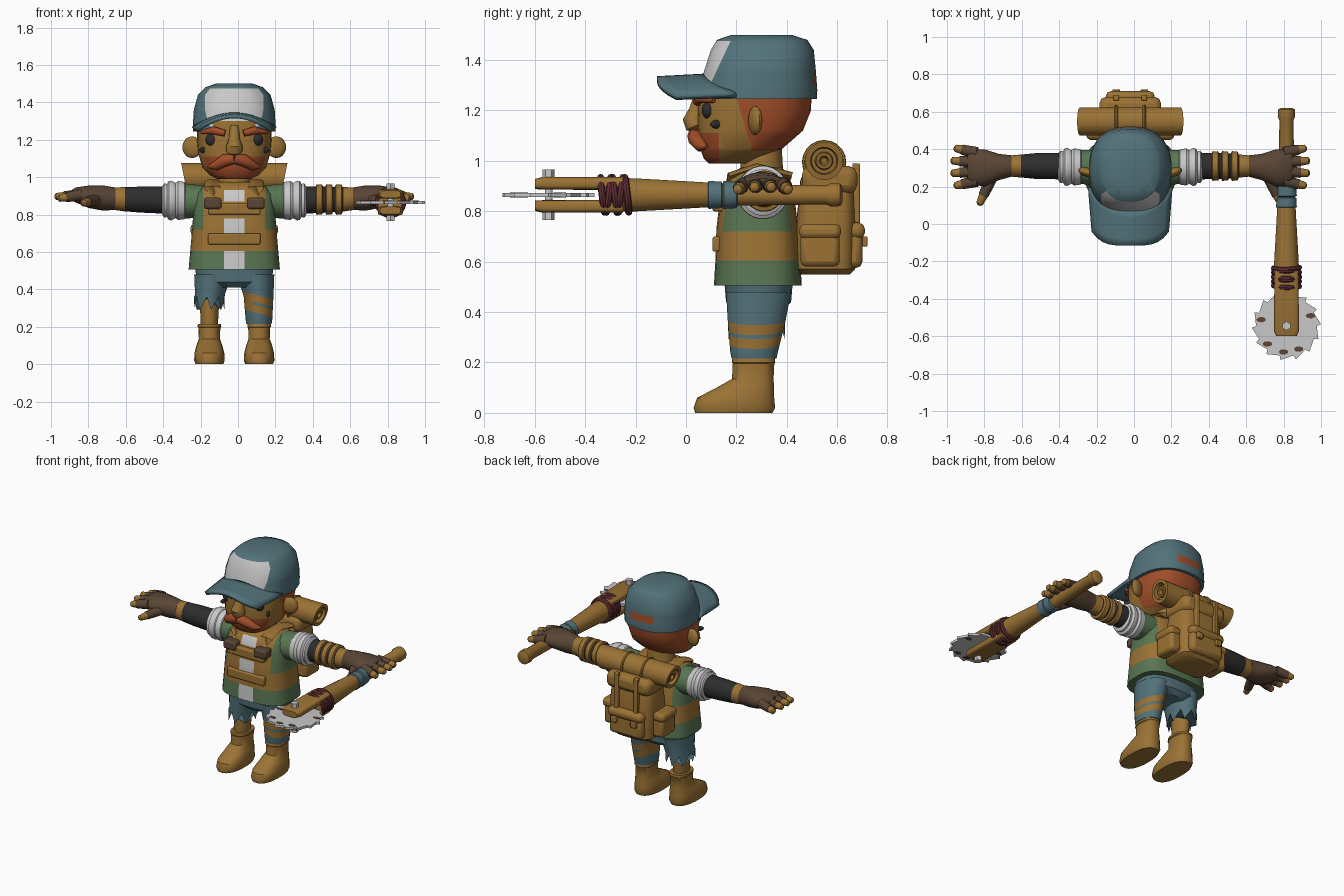
import bpy, bmesh, math
from mathutils import Vector

cube = bpy.data.objects.get("Cube")
if cube:
    bpy.data.objects.remove(cube, do_unlink=True)

COLORS = {
    "ochre": (0.33, 0.17, 0.035), "slate_blue": (0.085, 0.17, 0.195),
    "white": (0.58, 0.58, 0.58), "green": (0.10, 0.18, 0.085),
    "ginger": (0.36, 0.075, 0.022), "glove_brown": (0.10, 0.06, 0.035),
    "charcoal": (0.027, 0.027, 0.028), "wrap_red": (0.12, 0.028, 0.034),
}
MATS = {}
for key, rgb in COLORS.items():
    m = bpy.data.materials.new(key)
    m.use_nodes = True
    m.diffuse_color = (*rgb, 1)
    m.node_tree.nodes["Principled BSDF"].inputs["Base Color"].default_value = (*rgb, 1)
    MATS[key] = m
SHIFT = -0.02  # body sits slightly off centre because of the weapon
PARTS = []


def finish(name, bm, mat, bevel=0):
    bmesh.ops.recalc_face_normals(bm, faces=bm.faces)
    mesh = bpy.data.meshes.new(name)
    bm.to_mesh(mesh)
    bm.free()
    ob = bpy.data.objects.new(name, mesh)
    bpy.context.collection.objects.link(ob)
    ob.location.x = SHIFT
    mesh.materials.append(MATS[mat])
    if bevel:
        mod = ob.modifiers.new("bevel", "BEVEL")
        mod.width, mod.segments = bevel, 2
    PARTS.append(ob)
    return ob


def skin_rings(bm, rings):
    rows = [[bm.verts.new(p) for p in ring] for ring in rings]
    n = len(rows[0])
    for a, b in zip(rows, rows[1:]):
        for i in range(n):
            bm.faces.new((a[i], a[(i + 1) % n], b[(i + 1) % n], b[i]))
    bm.faces.new(rows[0])
    bm.faces.new(rows[-1])


def loft(name, mat, axis, sections, n=24, power=2.0, ragged=0):
    """Sections are (position, centre a, centre b, radius a, radius b)."""
    rings = []
    for k, (t, a, b, ra, rb) in enumerate(sections):
        ring = []
        for i in range(n):
            c, s = (f(2 * math.pi * (i + 0.5) / n) for f in (math.cos, math.sin))
            u = a + ra * math.copysign(abs(c) ** (2 / power), c)
            v = b + rb * math.copysign(abs(s) ** (2 / power), s)
            w = t + (ragged * (i % 3) / 2 if k == 0 else 0)
            ring.append({"x": (w, u, v), "y": (u, w, v), "z": (u, v, w)}[axis])
        rings.append(ring)
    bm = bmesh.new()
    skin_rings(bm, rings)
    return finish(name, bm, mat)


def sweep(name, mat, pts, n=10, squash=1.0):
    """Tube through (x, y, z, radius) points, squashed vertically if wanted."""
    rings = []
    for k, p in enumerate(pts):
        q0, q1 = pts[max(k - 1, 0)], pts[min(k + 1, len(pts) - 1)]
        d = (Vector(q1[:3]) - Vector(q0[:3])).normalized()
        side = d.cross(Vector((0, 0, 1)) if abs(d.z) < 0.9 else Vector((0, 1, 0))).normalized()
        up = side.cross(d) * squash
        rings.append([Vector(p[:3]) + p[3] * (side * math.cos(t) + up * math.sin(t))
                      for t in (2 * math.pi * i / n for i in range(n))])
    bm = bmesh.new()
    skin_rings(bm, rings)
    return finish(name, bm, mat)


def box(name, mat, lo, hi, bevel=0.01):
    bm = bmesh.new()
    bmesh.ops.create_cube(bm, size=1)
    for v in bm.verts:
        v.co = [l + (h - l) * (c + 0.5) for l, h, c in zip(lo, hi, v.co)]
    return finish(name, bm, mat, bevel)


def ball(name, mat, co, r, turn=0):
    bm = bmesh.new()
    bmesh.ops.create_uvsphere(bm, u_segments=16, v_segments=10, radius=1)
    bmesh.ops.scale(bm, vec=r, verts=bm.verts)
    ob = finish(name, bm, mat)
    ob.location = (co[0] + SHIFT, co[1], co[2])
    ob.rotation_euler.z = turn
    return ob


def ring(name, mat, co, major, minor, rot):
    bpy.ops.mesh.primitive_torus_add(location=(co[0] + SHIFT, co[1], co[2]), rotation=rot,
                                     major_radius=major, minor_radius=minor,
                                     major_segments=20, minor_segments=8)
    ob = bpy.context.object
    ob.name = name
    ob.data.materials.append(MATS[mat])
    PARTS.append(ob)


def paint(ob, cuts, rule):
    """Cut the mesh along planes, then colour each face by its centre."""
    bm = bmesh.new()
    bm.from_mesh(ob.data)
    for co, no in cuts:
        bmesh.ops.bisect_plane(bm, geom=bm.verts[:] + bm.edges[:] + bm.faces[:],
                               plane_co=co, plane_no=no)
    slots = [ob.data.materials[0].name]
    for f in bm.faces:
        key = rule(f.calc_center_median())
        if key:
            if key not in slots:
                slots.append(key)
                ob.data.materials.append(MATS[key])
            f.material_index = slots.index(key)
    bm.to_mesh(ob.data)
    bm.free()


def level(*heights):
    return [((0, 0, h), (0, 0, 1)) for h in heights]


def across(*xs):
    return [((s * x, 0, 0), (1, 0, 0)) for x in xs for s in (1, -1)]


# Head, hair and beard
head = loft("head", "ochre", "z", [
    (0.99, 0, 0.17, 0.09, 0.08), (1.01, 0, 0.18, 0.13, 0.11), (1.05, 0, 0.22, 0.17, 0.165),
    (1.12, 0, 0.255, 0.192, 0.21), (1.2, 0, 0.272, 0.2, 0.225), (1.3, 0, 0.275, 0.2, 0.225)], 32, 2.5)
paint(head, level(1.04, 1.11) + [((0, 0.13, 0), (0, 1, 0)), ((0, 0.2, 1.25), (0, 1, 0.3))],
      lambda c: "ginger" if (c.y < 0.13 and c.z < 1.11)
      or (c.z > 1.04 and c.y > 0.2 + (1.25 - c.z) * 0.3) else None)
loft("neck", "ochre", "z", [(0.9, 0, 0.3, 0.1, 0.09), (1.06, 0, 0.3, 0.08, 0.08)])
sweep("nose", "ochre", [(0, 0.06, 1.27, 0.025), (0, 0.04, 1.2, 0.03), (0, 0.03, 1.165, 0.045),
                        (0, 0.04, 1.14, 0.045), (0, 0.05, 1.12, 0.02)])
for s in (1, -1):
    ball("ear", "ochre", (s * 0.225, 0.275, 1.16), (0.055, 0.025, 0.058), s * 0.3)
    ball("eye", "charcoal", (s * 0.12, 0.088, 1.2), (0.034, 0.025, 0.034))
    sweep("eyebrow", "ginger", [(s * 0.05, 0.045, 1.235, 0.018), (s * 0.11, 0.055, 1.25, 0.022),
                                (s * 0.175, 0.11, 1.24, 0.01)])
    sweep("moustache", "ginger", [(0, 0.035, 1.1, 0.03), (s * 0.05, 0.04, 1.09, 0.034),
                                  (s * 0.1, 0.06, 1.06, 0.026), (s * 0.14, 0.08, 1.055, 0.006)])
    ball("cheek_mark", "charcoal", (s * 0.163, 0.125, 1.145), (0.012, 0.036, 0.017), s * 0.6)

# Cap with a light front panel and a rear opening
cap = loft("cap_crown", "slate_blue", "z", [
    (1.245, 0, 0.285, 0.222, 0.235), (1.28, 0, 0.287, 0.222, 0.235), (1.36, 0, 0.294, 0.217, 0.222),
    (1.44, 0, 0.303, 0.195, 0.205), (1.48, 0, 0.302, 0.155, 0.18), (1.5, 0, 0.3, 0.1, 0.12)], 32, 2.4)
paint(cap, level(1.3, 1.35, 1.475) + across(0.09) + [((0, 0.165, 1.45), (0, 1, -0.47))],
      lambda c: "white" if c.y < 0.165 + 0.47 * (c.z - 1.45) and c.z < 1.475
      else "ginger" if c.y > 0.45 and abs(c.x) < 0.09 and 1.3 < c.z < 1.35 else None)
bm = bmesh.new()
bmesh.ops.create_grid(bm, x_segments=14, y_segments=5, size=1)
for v in bm.verts:
    u, w = v.co.x, (v.co.y + 1) / 2
    front, back = -0.115 + 0.075 * u ** 4, 0.07 + 0.13 * u * u
    v.co = (u * (0.2 + 0.02 * w), front + (back - front) * w, 1.325 - 0.075 * u * u + 0.01 * w)
brim = finish("cap_brim", bm, "slate_blue")
solid = brim.modifiers.new("thickness", "SOLIDIFY")
solid.thickness, solid.offset = 0.022, 0

# Torso: vest, belt and harness
torso = loft("vest", "green", "z", [
    (0.505, 0, 0.285, 0.245, 0.175), (0.62, 0, 0.285, 0.235, 0.168), (0.73, 0, 0.283, 0.225, 0.163),
    (0.84, 0, 0.283, 0.218, 0.15), (0.91, 0, 0.285, 0.205, 0.135), (0.95, 0, 0.29, 0.17, 0.11),
    (0.975, 0, 0.3, 0.11, 0.08)], 32, 3)


def vest_rule(c):
    if c.y < 0.25 and abs(c.x) < 0.055:
        if c.z < 0.605 or 0.7 < c.z < 0.78 or 0.87 < c.z < 0.93:
            return "white"
        return "ochre"
    if 0.605 < c.z < 0.72 or (c.z > 0.72 and abs(c.x) < 0.165):
        return "ochre"


paint(torso, level(0.605, 0.7, 0.72, 0.78, 0.87, 0.93) + across(0.055, 0.165), vest_rule)
for z in (0.67, 0.83):
    box("chest_strap", "ochre", (-0.14, 0.105, z - 0.03), (0.14, 0.15, z + 0.03), 0.008)
for s in (1, -1):
    x = s * 0.115
    box("chest_pouch", "glove_brown", (x - 0.047, 0.095, 0.83), (x + 0.047, 0.17, 0.89), 0.012)
    sweep("shoulder_strap", "ochre", [(x, 0.14, 0.86, 0.045), (x, 0.175, 0.94, 0.045),
                                      (x, 0.28, 0.975, 0.045), (x, 0.42, 0.94, 0.045)], 8, 0.35)

# Shorts, legs and boots
loft("shorts_seat", "slate_blue", "z", [(0.41, 0, 0.288, 0.1, 0.1), (0.44, 0, 0.288, 0.2, 0.13),
                                        (0.56, 0, 0.288, 0.218, 0.14)], 24, 2.6)
short_leg = loft("long_short_leg", "slate_blue", "z", [
    (0.215, 0.132, 0.27, 0.068, 0.09), (0.24, 0.132, 0.27, 0.072, 0.095),
    (0.36, 0.13, 0.28, 0.08, 0.115), (0.48, 0.115, 0.288, 0.1, 0.13)])
tilt = (0.25, 0, 1)
paint(short_leg, [((0.2, 0, z), tilt) for z in (0.255, 0.295, 0.31, 0.35)],
      lambda c: "ochre" if 0.255 < c.z + (c.x - 0.2) * 0.25 < 0.35
      and not (0.295 < c.z + (c.x - 0.2) * 0.25 < 0.31 and c.x > 0.1) else None)
loft("ragged_short_leg", "slate_blue", "z", [
    (0.29, -0.135, 0.28, 0.082, 0.112), (0.37, -0.13, 0.28, 0.08, 0.115),
    (0.48, -0.115, 0.288, 0.1, 0.13)], 24, 2, 0.07)
for s in (1, -1):
    x = s * 0.133
    loft("leg", "ochre", "z", [(0.18, x, 0.265, 0.045, 0.06), (0.4, x, 0.275, 0.055, 0.075)])
    loft("boot", "ochre", "z", [
        (0, x, 0.19, 0.075, 0.155), (0.02, x, 0.192, 0.082, 0.163), (0.06, x, 0.197, 0.08, 0.154),
        (0.1, x, 0.235, 0.07, 0.115), (0.135, x, 0.265, 0.057, 0.083), (0.195, x, 0.268, 0.059, 0.083),
        (0.2, x, 0.268, 0.064, 0.087), (0.215, x, 0.268, 0.062, 0.085)], 24, 2.4)

# Arms and hands
for s in (1, -1):
    loft("vest_sleeve", "green", "x", [(s * 0.16, 0.3, 0.87, 0.1, 0.085), (s * 0.27, 0.305, 0.872, 0.09, 0.095)])
    loft("shirt_cuff", "white", "x", [
        (s * t, 0.305, 0.875, r, r + 0.005) for t, r in
        ((0.25, 0.07), (0.265, 0.095), (0.3, 0.1), (0.315, 0.09), (0.335, 0.102), (0.35, 0.1),
         (0.36, 0.084), (0.375, 0.088), (0.385, 0.07))])
    loft("arm", "charcoal", "x", [(s * 0.35, 0.31, 0.877, 0.072, 0.074), (s * 0.5, 0.31, 0.88, 0.07, 0.07),
                                  (s * 0.6, 0.31, 0.882, 0.06, 0.064)])
    loft("wrist", "ochre", "x", [(s * 0.585, 0.31, 0.882, 0.062, 0.066), (s * 0.66, 0.31, 0.885, 0.055, 0.058)])
    loft("glove_palm", "glove_brown", "x", [
        (s * 0.635, 0.31, 0.885, 0.058, 0.06), (s * 0.7, 0.305, 0.888, 0.07, 0.068),
        (s * 0.78, 0.3, 0.895, 0.1, 0.06), (s * 0.85, 0.305, 0.905, 0.095, 0.04),
        (s * 0.87, 0.305, 0.905, 0.07, 0.025)])
    # Thumb and four fanned fingers: glove base, bare tip
    digits = [((0.74, 0.25, 0.88), (0.81, 0.1, 0.86))] + [
        ((0.82, 0.305 + k * 0.05, 0.905), (0.97 - abs(k) * 0.018, 0.305 + k * 0.068, 0.9 - 0.01 * abs(k)))
        for k in (-1.5, -0.5, 0.5, 1.5)]
    for a, b in digits:
        a, b = (Vector((s * p[0], p[1], p[2])) for p in (a, b))
        mid, near = a.lerp(b, 0.65), a.lerp(b, 0.94)
        sweep("glove_finger", "glove_brown", [(*a, 0.032), (*mid, 0.027)])
        sweep("fingertip", "ochre", [(*a, 0.024), (*mid, 0.024), (*near, 0.019), (*b, 0.008)])
for i in range(3):
    t = 0.455 + i * 0.052
    loft("arm_wrap", "ochre", "x", [(t - 0.02, 0.31, 0.88, 0.07, 0.07), (t - 0.015, 0.31, 0.88, 0.08, 0.082),
                                    (t + 0.015, 0.31, 0.88, 0.078, 0.08), (t + 0.02, 0.31, 0.88, 0.068, 0.068)])

# Backpack with pockets, flaps, straps and bedroll
loft("backpack", "ochre", "z", [(0.55, 0, 0.55, 0.13, 0.1), (0.57, 0, 0.55, 0.155, 0.12),
                                (0.75, 0, 0.555, 0.165, 0.118), (0.92, 0, 0.56, 0.15, 0.107),
                                (0.98, 0, 0.56, 0.12, 0.085)], 32, 4)
box("back_pocket", "ochre", (-0.125, 0.63, 0.575), (0.125, 0.7, 0.72), 0.025)
box("back_pocket_flap", "ochre", (-0.13, 0.63, 0.69), (0.13, 0.71, 0.755), 0.025)
box("backpack_lid", "ochre", (-0.165, 0.46, 0.87), (0.165, 0.68, 0.98), 0.035)
for s in (1, -1):
    xs = sorted((s * 0.14, s * 0.225))
    box("side_pocket", "ochre", (xs[0], 0.455, 0.58), (xs[1], 0.61, 0.72), 0.022)
    xs = sorted((s * 0.14, s * 0.235))
    box("side_pocket_flap", "ochre", (xs[0], 0.45, 0.69), (xs[1], 0.615, 0.75), 0.022)
    x = s * 0.075
    box("pack_strap", "ochre", (x - 0.015, 0.66, 0.72), (x + 0.015, 0.69, 0.99), 0.005)
    box("pocket_buckle", "ochre", (x - 0.02, 0.69, 0.66), (x + 0.02, 0.72, 0.7), 0.005)
    ring("bedroll_strap", "ochre", (x, 0.548, 0.995), 0.078, 0.01, (0, math.pi / 2, 0))
profile = ((0.25, 0.012), (0.275, 0.02), (0.275, 0.032), (0.25, 0.036), (0.25, 0.05), (0.285, 0.054), (0.285, 0.076))
roll = loft("bedroll", "ochre", "x", [(-t, 0.548, 1.0, r, r) for t, r in profile]
            + [(t, 0.548, 1.0, r, r) for t, r in reversed(profile)])
for v in roll.data.vertices:
    v.co.x *= 1 + 0.7 * (v.co.z - 1.08)

# Forked club
CX, CZ = 0.835, 0.865
loft("club_shaft", "ochre", "y", [(y, CX, CZ, r, r) for y, r in (
    (0.62, 0.03), (0.612, 0.045), (0.575, 0.047), (0.555, 0.038), (0.2, 0.043), (-0.2, 0.066), (-0.34, 0.07))])
for s in (1, -1):
    loft("club_prong", "ochre", "y", [(-0.25, CX, CZ + s * 0.045, 0.064, 0.026), (-0.57, CX, CZ + s * 0.046, 0.068, 0.025),
                                      (-0.6, CX, CZ + s * 0.043, 0.055, 0.02)], 20, 4)
for i in range(5):
    ring("red_wrap", "wrap_red", (CX, -0.235 - i * 0.024, CZ), 0.07, 0.014,
         (math.pi / 2 + 0.12 * (-1) ** i, 0.1 * (i - 2), 0))
for y in (0.115, 0.175):
    loft("blue_wrap", "slate_blue", "y", [(y + d, CX, CZ, r, r) for d, r in (
        (-0.03, 0.045), (-0.025, 0.056), (0.025, 0.053), (0.03, 0.042))])

# Saw blade, rust patches and bolt
BY, TEETH = -0.545, 14
bm = bmesh.new()
rim = []
for i in range(TEETH * 2):
    ang = 2 * math.pi * (i // 2 + (0.12 if i % 2 else 0)) / TEETH
    r = 0.185 if i % 2 else 0.162
    rim.append((CX + r * math.cos(ang), BY + r * math.sin(ang)))
skin_rings(bm, [[(x, y, CZ + h) for x, y in rim] for h in (-0.008, 0.008)])
finish("saw_blade", bm, "white")
for ang in (0.4, 2.9, 3.9, 5.2, 4.6):
    x, y = CX + 0.14 * math.cos(ang), BY + 0.14 * math.sin(ang)
    loft("rust_patch", "glove_brown", "z", [(CZ + h, x, y, 0.026, 0.015) for h in (-0.0095, 0.0095)], 7)
loft("bolt_shaft", "white", "z", [(CZ + h, CX, BY, 0.016, 0.016) for h in (-0.1, 0.1)], 12)
for s in (1, -1):
    loft("bolt_head", "white", "z", [(CZ + s * h, CX, BY, 0.024, 0.024) for h in (0.07, 0.1)], 6)

# Smooth shading with sharp edges kept
bpy.ops.object.select_all(action="DESELECT")
for ob in PARTS:
    ob.select_set(True)
bpy.context.view_layer.objects.active = PARTS[0]
bpy.ops.object.shade_smooth_by_angle(angle=math.radians(40))
